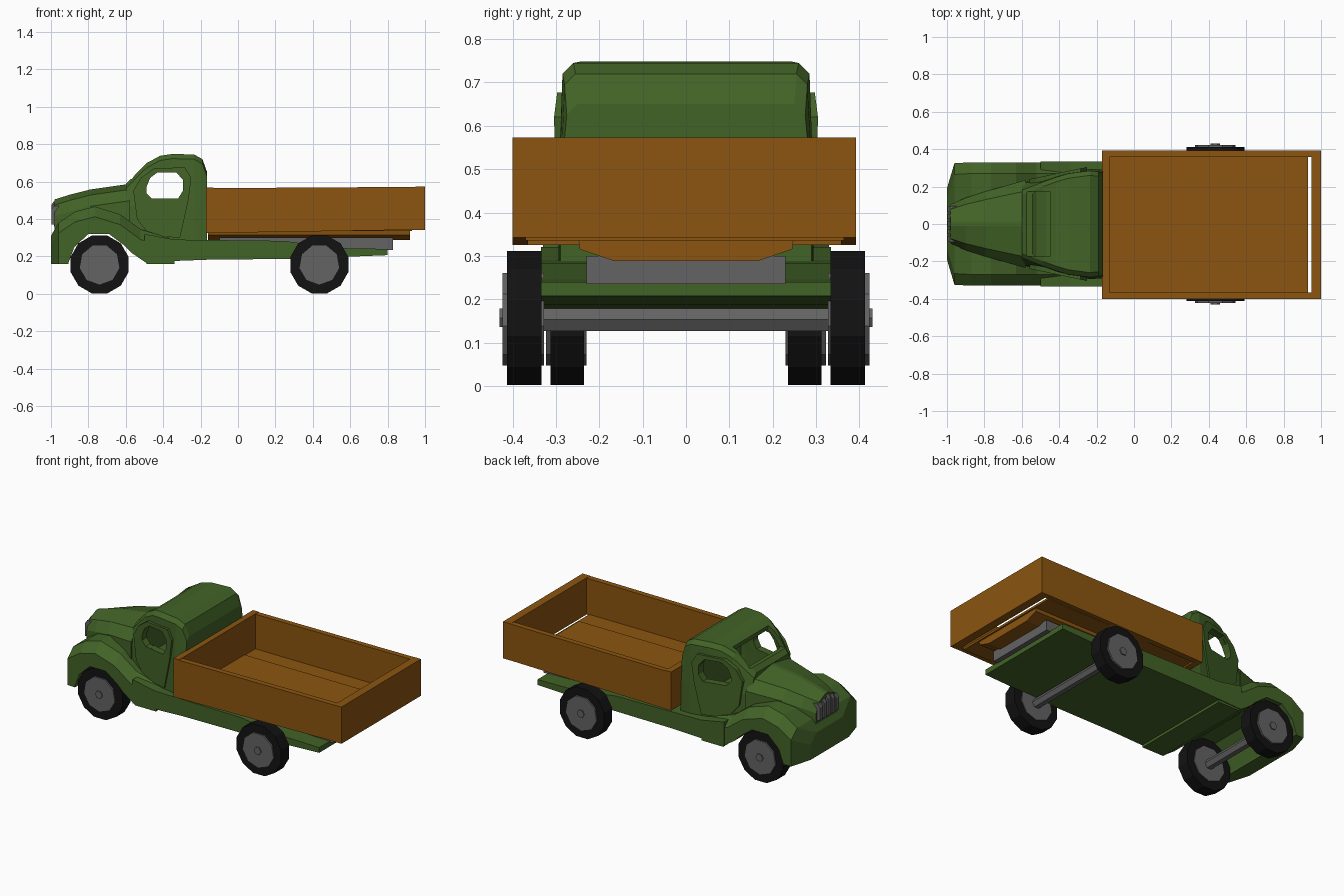
import bpy, bmesh, math
from mathutils import Matrix

if "Cube" in bpy.data.objects:
    bpy.data.objects.remove(bpy.data.objects["Cube"])


def material(name, rgb):
    m = bpy.data.materials.new(name)
    m.diffuse_color = (*rgb, 1)
    m.use_nodes = True
    m.node_tree.nodes["Principled BSDF"].inputs["Base Color"].default_value = m.diffuse_color
    return m


GREEN = material("green paint", (0.055, 0.125, 0.02))
WOOD = material("orange brown wood", (0.26, 0.09, 0.005))
GREY = material("grey metal", (0.125, 0.125, 0.125))
BLACK = material("black rubber", (0.006, 0.006, 0.006))


def finish(name, bm, mat):
    bmesh.ops.recalc_face_normals(bm, faces=bm.faces)
    me = bpy.data.meshes.new(name)
    bm.to_mesh(me)
    bm.free()
    ob = bpy.data.objects.new(name, me)
    bpy.context.collection.objects.link(ob)
    if mat:
        me.materials.append(mat)
    return ob


def skin(name, rings, mat):
    """Closed solid through a row of equal-length point rings."""
    bm = bmesh.new()
    vs = [[bm.verts.new(p) for p in r] for r in rings]
    n = len(rings[0])
    for a, b in zip(vs, vs[1:]):
        for i in range(n):
            j = (i + 1) % n
            bm.faces.new((a[i], a[j], b[j], b[i]))
    bm.faces.new(vs[0])
    bm.faces.new(vs[-1])
    return finish(name, bm, mat)


def prism(name, pts, y0, y1, mat, side=None):
    """Side outline (x, z) extruded across y; side(x) shifts y outward."""
    f = side or (lambda x: 0)
    return skin(name, [[(x, y + math.copysign(f(x), y), z) for x, z in pts]
                       for y in (y0, y1)], mat)


def box(name, x0, x1, y0, y1, z0, z1, mat):
    return prism(name, [(x0, z0), (x1, z0), (x1, z1), (x0, z1)], y0, y1, mat)


def half_loft(name, sections, mat):
    """Sections: (x, [(half width, z), ...]) mirrored over y = 0."""
    return skin(name, [[(x, y, z) for y, z in h] + [(x, -y, z) for y, z in reversed(h)]
                       for x, h in sections], mat)


def disc(name, x, y0, y1, z, r, sides, mat):
    bm = bmesh.new()
    bmesh.ops.create_cone(bm, cap_ends=True, segments=sides, radius1=r, radius2=r,
                          depth=abs(y1 - y0),
                          matrix=Matrix.Translation((x, (y0 + y1) / 2, z))
                          @ Matrix.Rotation(math.pi / 2, 4, 'X')
                          @ Matrix.Rotation(math.pi / sides, 4, 'Z'))
    return finish(name, bm, mat)


def cut(ob, cutters):
    for c in cutters:
        m = ob.modifiers.new("cut", 'BOOLEAN')
        m.operation, m.solver, m.object = 'DIFFERENCE', 'EXACT', c
        c.hide_render = True
        bpy.context.view_layer.objects.active = ob
        bpy.ops.object.modifier_apply(modifier=m.name)


# Cab: tapered shell with hollow inside
cab_rows = [(-0.60, 0.22, 0.18, 0.588), (-0.487, 0.245, 0.225, 0.70),
            (-0.417, 0.262, 0.25, 0.738), (-0.35, 0.275, 0.27, 0.748),
            (-0.235, 0.294, 0.285, 0.745), (-0.19, 0.292, 0.28, 0.72),
            (-0.165, 0.29, 0.275, 0.65)]
cab = half_loft("cab", [(x, [(b, 0.25), (b, 0.47), (t, z - 0.025), (t - 0.025, z)])
                        for x, b, t, z in cab_rows], GREEN)
inner_rows = [(-0.56, 0.20, 0.17, 0.595), (-0.487, 0.22, 0.195, 0.665),
              (-0.417, 0.235, 0.22, 0.71), (-0.23, 0.265, 0.255, 0.715),
              (-0.20, 0.262, 0.25, 0.65)]
cavity = half_loft("cab_cavity", [(x, [(b, 0.33), (b, 0.47), (t, z - 0.02), (t - 0.02, z)])
                                  for x, b, t, z in inner_rows], None)
shield = prism("windshield_cutter", [(-0.585, 0.615), (-0.7, 0.75), (-0.55, 0.82),
                                     (-0.452, 0.73), (-0.43, 0.6)], -0.175, 0.175, None)
window = prism("window_cutter", [(-0.49, 0.57), (-0.47, 0.62), (-0.43, 0.65), (-0.33, 0.65),
                                 (-0.295, 0.61), (-0.295, 0.55), (-0.32, 0.51),
                                 (-0.46, 0.51), (-0.49, 0.54)], -0.6, 0.6, None)
cut(cab, [cavity, shield, window])

# Raised doors following the cab taper
door_pts = [(-0.56, 0.55), (-0.52, 0.62), (-0.45, 0.67), (-0.285, 0.677), (-0.25, 0.62),
            (-0.265, 0.5), (-0.31, 0.30), (-0.47, 0.31), (-0.54, 0.40)]
for s, tag in ((-1, "right"), (1, "left")):
    door = prism("door_" + tag, door_pts, s * 0.185, s * 0.231, GREEN,
                 lambda x: (x + 0.6) * 0.21)
    cut(door, [window])

# Hood with pointed crown
half_loft("hood", [(x, [(b, 0.33), (b, z - 0.09), (b * 0.75, z - 0.03), (0.012, z)])
                   for x, b, z in [(-0.98, 0.105, 0.505), (-0.90, 0.14, 0.53),
                                   (-0.79, 0.175, 0.558), (-0.58, 0.235, 0.588)]], GREEN)

# Fenders with wheel arch
fender_rows = [(-1.0, 0.19, 0.31), (-0.96, 0.325, 0.38), (-0.87, 0.33, 0.44),
               (-0.765, 0.33, 0.467), (-0.63, 0.33, 0.425), (-0.52, 0.33, 0.345),
               (-0.34, 0.33, 0.29)]
fenders = half_loft("front_fenders", [(x, [(y, 0.16), (y, z - 0.055), (y - 0.06, z)])
                                      for x, y, z in fender_rows], GREEN)
arch = prism("arch_cutter", [(-0.905, 0.1), (-0.905, 0.17), (-0.875, 0.25), (-0.80, 0.32),
                             (-0.69, 0.32), (-0.61, 0.26), (-0.57, 0.22), (-0.49, 0.165),
                             (-0.49, 0.1)], -0.6, 0.6, None)
cut(fenders, [arch])
for c in (cavity, shield, window, arch):
    bpy.data.objects.remove(c)

# Chassis and running boards
prism("chassis", [(-0.50, 0.17), (-0.15, 0.183), (0.3, 0.187), (0.8, 0.207), (0.8, 0.24),
                  (0.52, 0.245), (0.25, 0.283), (-0.34, 0.29), (-0.50, 0.32)],
      -0.335, 0.335, GREEN)
box("bed_support", -0.1, 0.83, -0.23, 0.23, 0.235, 0.30, GREY)

# Grille with vertical ribs
box("grille_plate", -0.985, -0.95, -0.095, 0.095, 0.36, 0.47, GREY)
for i in range(5):
    y = (i - 2) * 0.04
    top = 0.495 - 0.012 * abs(i - 2)
    prism("grille_rib", [(-0.998, 0.37), (-0.96, 0.37), (-0.96, top), (-0.985, top),
                         (-0.998, top - 0.02)], y - 0.014, y + 0.014, GREY)

# Wooden bed
half_loft("bed_underfloor", [(x, [(0.165, 0.288), (0.245, 0.315), (0.25, 0.352)])
                             for x in (-0.16, 0.92)], WOOD)
box("bed_floor", -0.16, 0.93, -0.37, 0.365, 0.335, 0.348, WOOD)
for y0, y1 in ((-0.40, -0.365), (0.358, 0.392)):
    prism("bed_side", [(-0.17, 0.325), (0.965, 0.343), (0.965, 0.572), (-0.17, 0.565)],
          y0, y1, WOOD)
box("bed_front", -0.17, -0.13, -0.40, 0.392, 0.325, 0.568, WOOD)
box("tailgate", 0.948, 1.0, -0.40, 0.392, 0.342, 0.573, WOOD)

# Wheels, hubs and axles
for x, y_in, y_out, tag in ((-0.74, 0.235, 0.313, "front"), (0.435, 0.333, 0.413, "rear")):
    for s in (-1, 1):
        disc(tag + "_tyre", x, s * y_in, s * y_out, 0.157, 0.16, 12, BLACK)
        disc(tag + "_hub", x, s * (y_in - 0.005), s * (y_out + 0.01), 0.157, 0.11, 9, GREY)
        disc(tag + "_hub_cap", x, s * y_out, s * (y_out + 0.017), 0.157, 0.025, 6, GREY)
    disc(tag + "_axle", x, -y_in, y_in, 0.153, 0.03, 6, GREY)
